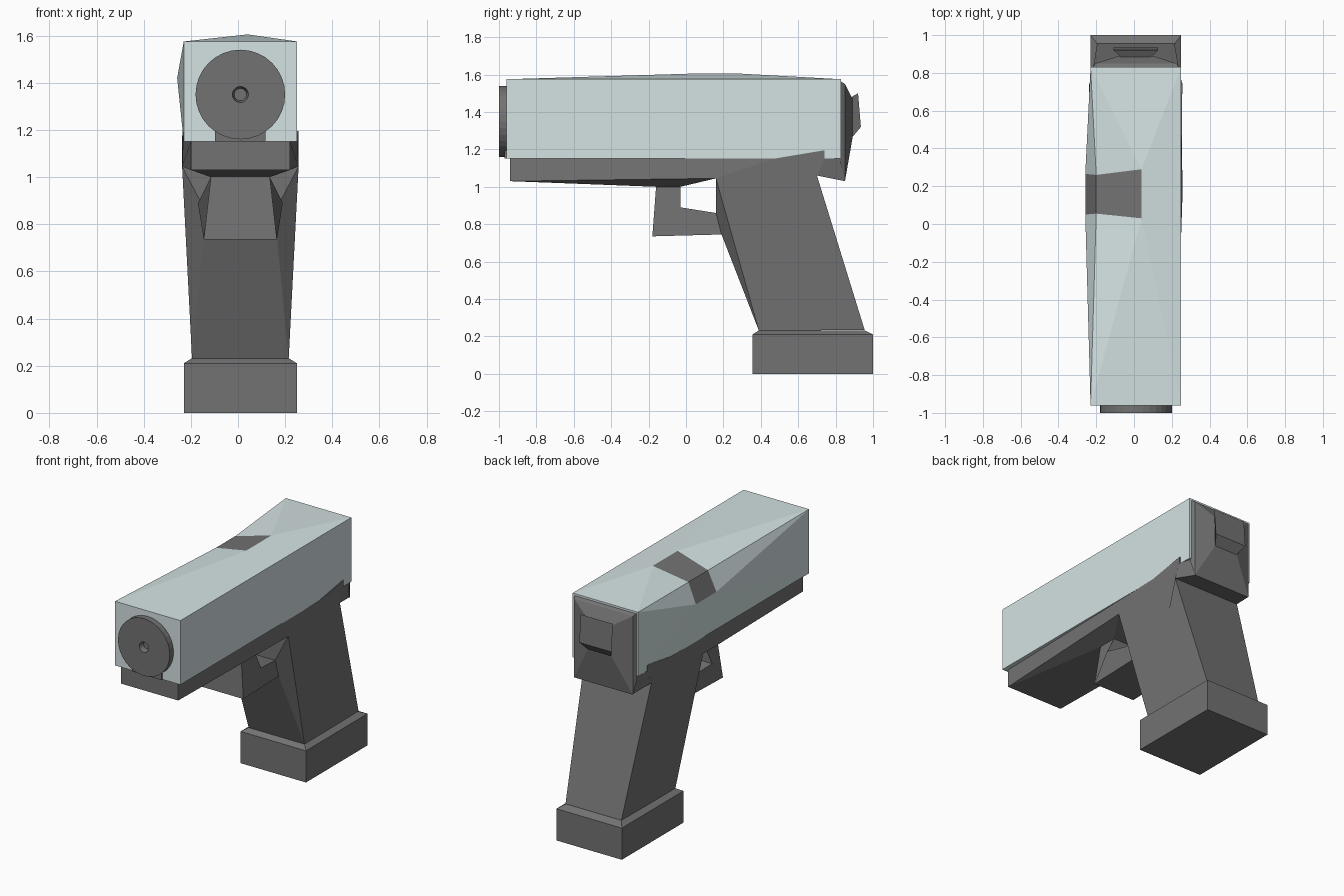
import bpy, bmesh, math

if "Cube" in bpy.data.objects:
    bpy.data.objects.remove(bpy.data.objects["Cube"])

CX = 0.01  # centre line of all parts


def material(name, rgb):
    m = bpy.data.materials.new(name)
    m.diffuse_color = (*rgb, 1)
    m.use_nodes = True
    m.node_tree.nodes["Principled BSDF"].inputs["Base Color"].default_value = m.diffuse_color
    return m


DARK = material("dark_grey", (0.17, 0.17, 0.17))
PALE = material("pale_blue", (0.66, 0.76, 0.77))


def build(name, verts, faces, mat=DARK, fix=True):
    me = bpy.data.meshes.new(name)
    me.from_pydata(verts, [], faces)
    if fix:
        bm = bmesh.new()
        bm.from_mesh(me)
        bmesh.ops.recalc_face_normals(bm, faces=bm.faces)
        bm.to_mesh(me)
        bm.free()
    me.materials.append(mat)
    ob = bpy.data.objects.new(name, me)
    bpy.context.collection.objects.link(ob)
    return ob


def loft(name, loops, mat=DARK):
    """Skin equal-length loops and cap both ends."""
    n = len(loops[0])
    verts = [v for loop in loops for v in loop]
    faces = [tuple(range(n)), tuple(range(len(verts) - n, len(verts)))]
    for k in range(len(loops) - 1):
        for i in range(n):
            j = (i + 1) % n
            faces.append((k * n + i, k * n + j, (k + 1) * n + j, (k + 1) * n + i))
    return build(name, verts, faces, mat)


def slab(name, profile):
    """Side profile of (y, z, half width), mirrored about the centre line."""
    return loft(name, [[(CX + s * w, y, z) for y, z, w in profile] for s in (-1, 1)])


def rect_z(y0, y1, w, z):
    return [(CX - w, y0, z), (CX + w, y0, z), (CX + w, y1, z), (CX - w, y1, z)]


def rect_y(w, z0, z1, y0, y1):
    return [(CX - w, y0, z0), (CX + w, y0, z0), (CX + w, y1, z1), (CX - w, y1, z1)]


def ring(r, y, n=32):
    return [(CX + r * math.cos(2 * math.pi * i / n), y,
             1.35 + r * math.sin(2 * math.pi * i / n)) for i in range(n)]


# slide: box whose top and left side swell towards the port corner
L, R, F, B, Z0, Z1 = -0.23, 0.25, -0.96, 0.83, 1.15, 1.575
port = [(0.04, 0.03, 1.605), (0.04, 0.29, 1.605), (-0.20, 0.055, 1.55),
        (-0.20, 0.26, 1.55), (-0.258, 0.05, 1.42), (-0.258, 0.265, 1.42)]
corners = [(x, y, z) for z in (Z0, Z1) for x, y in ((L, F), (R, F), (R, B), (L, B))]
A0, A1, B0, B1, C0, C1 = range(8, 14)
build("slide", corners + port, [
    (0, 3, 2, 1), (0, 1, 5, 4), (2, 3, 7, 6), (1, 2, 6, 5),
    (4, 5, A0), (4, A0, B0), (5, A1, A0), (5, 6, A1), (6, 7, A1), (7, B1, A1),
    (0, 4, C0), (4, B0, C0), (0, C0, C1), (0, C1, 3), (3, C1, 7), (7, C1, B1)], PALE)
bpy.data.objects["slide"].data.flip_normals() if \
    bpy.data.objects["slide"].data.polygons[0].normal.z > 0 else None

# ejection port panels
build("ejection_port", port, [(0, 1, 3, 2), (2, 3, 5, 4)], DARK, fix=False)

# muzzle disc with a small bore, and the block under it
loft("muzzle_disc", [ring(0.19, -0.95), ring(0.19, -1.0),
                     ring(0.034, -1.0), ring(0.026, -0.965)])
slab("muzzle_block", [(-0.97, 1.15, 0.107), (-0.97, 1.22, 0.107),
                      (-0.94, 1.22, 0.107), (-0.94, 1.15, 0.107)])

# lower frame
slab("frame_rail", [(-0.94, 1.152, 0.21), (-0.94, 1.03, 0.21),
                    (0.16, 1.045, 0.247), (0.48, 1.152, 0.243)])
slab("frame_underside", [(-0.94, 1.03, 0.21), (-0.16, 1.0, 0.125),
                         (-0.03, 1.0, 0.125), (0.16, 1.045, 0.247)])

# grip
slab("grip", [(0.16, 1.045, 0.247), (0.39, 0.23, 0.205), (0.955, 0.235, 0.205),
              (0.70, 1.06, 0.247), (0.74, 1.15, 0.247), (0.74, 1.195, 0.246),
              (0.48, 1.152, 0.243)])
slab("grip_front_strap", [(0.16, 1.045, 0.247), (0.16, 0.86, 0.15),
                          (0.19, 0.745, 0.155), (0.39, 0.23, 0.205)])
slab("grip_tang", [(0.70, 1.06, 0.247), (0.85, 1.03, 0.21),
                   (0.85, 1.152, 0.215), (0.74, 1.152, 0.247)])

# trigger guard
slab("trigger_guard", [(-0.16, 1.0, 0.125), (-0.18, 0.735, 0.155), (0.19, 0.745, 0.155),
                       (0.16, 0.86, 0.15), (-0.03, 0.89, 0.18), (-0.03, 1.0, 0.125)])

# rear plate and hammer
loft("rear_plate", [rect_y(0.23, 1.13, 1.565, 0.825, 0.825),
                    rect_y(0.215, 1.03, 1.55, 0.85, 0.85),
                    rect_y(0.09, 1.26, 1.47, 0.89, 0.89)])
loft("hammer", [rect_y(0.08, 1.26, 1.48, 0.885, 0.885),
                rect_y(0.118, 1.32, 1.5, 0.935, 0.92)])

# magazine base
loft("magazine_base", [rect_z(0.355, 1.0, 0.24, 0.0), rect_z(0.355, 1.0, 0.24, 0.21),
                       rect_z(0.39, 0.955, 0.205, 0.232)])
